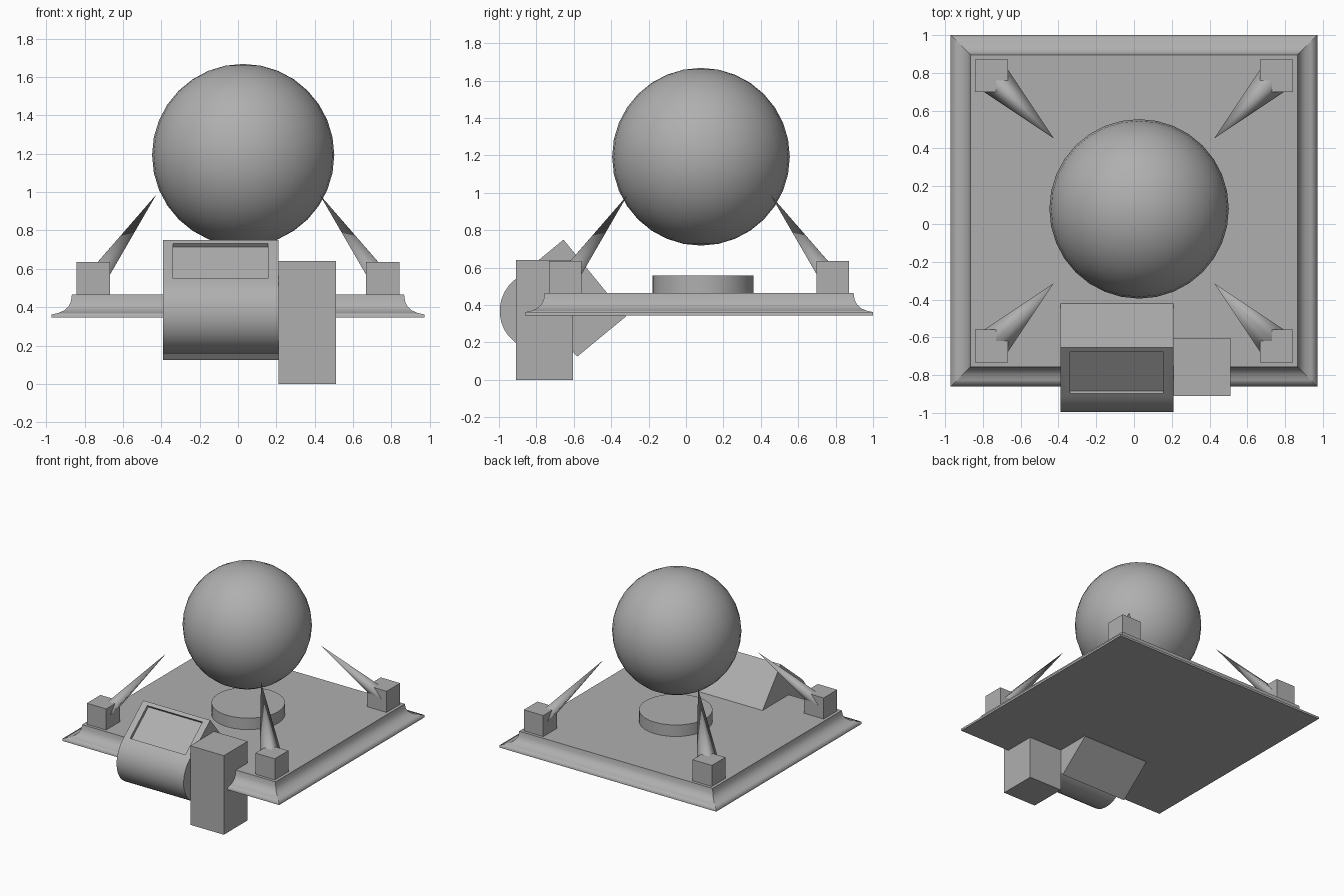
import bpy, bmesh, math
from mathutils import Vector, Matrix

if "Cube" in bpy.data.objects:
    bpy.data.objects.remove(bpy.data.objects["Cube"])

CY = 0.07  # plate centre in y
grey = bpy.data.materials.new("mid_grey")
grey.diffuse_color = (0.43, 0.43, 0.43, 1)
grey.use_nodes = True
grey.node_tree.nodes["Principled BSDF"].inputs["Base Color"].default_value = grey.diffuse_color


def finish(name, bm, angle=0):
    bmesh.ops.recalc_face_normals(bm, faces=bm.faces)
    mesh = bpy.data.meshes.new(name)
    bm.to_mesh(mesh)
    bm.free()
    mesh.materials.append(grey)
    ob = bpy.data.objects.new(name, mesh)
    bpy.context.collection.objects.link(ob)
    if angle:
        bpy.ops.object.select_all(action='DESELECT')
        ob.select_set(True)
        bpy.context.view_layer.objects.active = ob
        bpy.ops.object.shade_smooth_by_angle(angle=math.radians(angle))
    return ob


def box(name, center, size, rot=Matrix()):
    bm = bmesh.new()
    m = Matrix.Translation(center) @ rot @ Matrix.Diagonal((*size, 1))
    bmesh.ops.create_cube(bm, size=1, matrix=m)
    return finish(name, bm)


# Base plate: moulded edge profile (outset, z) swept round a rectangle
profile = [(0.105, 0.345), (0.105, 0.362), (0.07, 0.37), (0.04, 0.383),
           (0.018, 0.403), (0.005, 0.43), (0.0, 0.465)]
bm = bmesh.new()
rings = []
for o, z in profile:
    hx, hy = 0.866 + o, 0.826 + o
    rings.append([bm.verts.new((sx * hx, CY + sy * hy, z))
                  for sx, sy in ((-1, -1), (1, -1), (1, 1), (-1, 1))])
for a, b in zip(rings, rings[1:]):
    for i in range(4):
        j = (i + 1) % 4
        bm.faces.new((a[i], a[j], b[j], b[i]))
caps = [bm.faces.new(rings[0][::-1]), bm.faces.new(rings[-1])]
# smooth along the moulding, sharp at the mitres and round both flat faces
for f in bm.faces:
    f.smooth = f not in caps
for e in bm.edges:
    d = e.verts[0].co - e.verts[1].co
    mitre = d.length < 0.2
    e.smooth = not (mitre or any(f in caps for f in e.link_faces))
finish("base_plate", bm)

# Floating ball and the disc beneath it
bm = bmesh.new()
bmesh.ops.create_uvsphere(bm, u_segments=32, v_segments=16, radius=0.475,
                          matrix=Matrix.Translation((0.027, 0.08, 1.193)))
finish("ball", bm, 35)
bm = bmesh.new()
bmesh.ops.create_cone(bm, cap_ends=True, segments=32, radius1=0.27, radius2=0.27, depth=0.1,
                      matrix=Matrix.Translation((0.027, 0.092, 0.508)))
finish("disc", bm, 35)

# Corner blocks with four-sided, smooth-shaded spikes leaning towards the ball
for sx, side in ((-1, "left"), (1, "right")):
    for sy, end in ((-1, "front"), (1, "back")):
        box(f"block_{end}_{side}", (sx * 0.755, CY + sy * 0.715, 0.548), (0.174, 0.174, 0.175))
        tip = Vector((sx * 0.425, CY + sy * 0.383, 0.988))
        root = Vector((sx * 0.75, CY + sy * 0.708, 0.539))
        wide = Vector((sx, -sy, 0)).normalized() * 0.092
        thick = wide.cross(tip - root).normalized() * 0.058
        bm = bmesh.new()
        apex = bm.verts.new(tip)
        base = [bm.verts.new(root + v) for v in (wide, thick, -wide, -thick)]
        for i in range(4):
            bm.faces.new((base[i], base[(i + 1) % 4], apex))
        finish(f"spike_{end}_{side}", bm, 179)

# Console: tilted block with a half-round front, drawn in (y, z)
A, B, C = Vector((-0.655, 0.75)), Vector((-0.32, 0.34)), Vector((-0.582, 0.124))
D = A + C - B
down = (C - D).normalized()
out = (D - A).normalized()
r = 0.211
mid = D + down * r + out * 0.003
outline = [A, B, C]
for i in range(17):
    t = math.pi * i / 16
    outline.append(mid + down * (r * math.cos(t)) + out * (r * math.sin(t)))
bm = bmesh.new()
face = bm.faces.new([bm.verts.new((-0.39, p.x, p.y)) for p in reversed(outline)])
ext = bmesh.ops.extrude_face_region(bm, geom=[face])
bmesh.ops.translate(bm, vec=(0.6, 0, 0), verts=[g for g in ext["geom"] if isinstance(g, bmesh.types.BMVert)])
console = finish("console", bm, 35)

# Recessed screen on the sloped face
slope = math.atan2(-out.y, -out.x)
c = (A + D) / 2 + out * 0.003
cutter = box("screen_cutter", (-0.0905, c.x, c.y), (0.495, 0.285, 0.046), Matrix.Rotation(slope, 4, 'X'))
cutter.hide_render = True
cutter.hide_viewport = True
cut = console.modifiers.new("screen", 'BOOLEAN')
cut.operation = 'DIFFERENCE'
cut.solver = 'EXACT'
cut.object = cutter

# Upright pillar beside the console
box("pillar", (0.36, -0.757, 0.32), (0.3, 0.305, 0.64))
